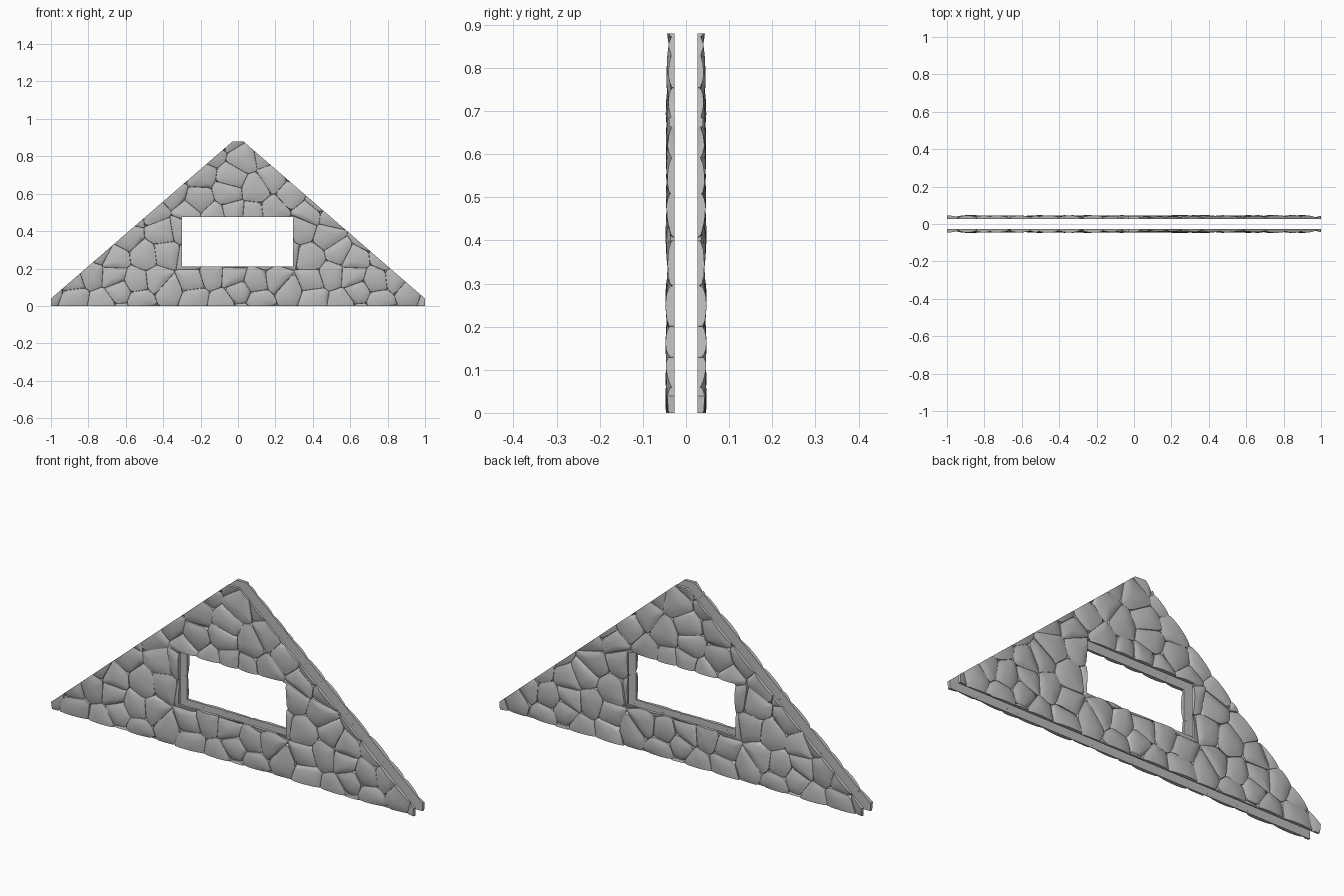
import bpy, bmesh, random
from mathutils import Vector

if "Cube" in bpy.data.objects:
    bpy.data.objects.remove(bpy.data.objects["Cube"], do_unlink=True)
rng = random.Random(7)

# Gable outline and window opening
OUTLINE = [((1, 0), (1, 0)), ((-1, 0), (-1, 0)), ((0, 0), (0, -1)), ((0, 0.88), (0, 1)),
           ((0.99, 0.048), (0.835, 0.965)), ((-0.99, 0.048), (-0.835, 0.965))]
LEFT, RIGHT, BOTTOM, TOP = -0.3, 0.295, 0.21, 0.475
TILE, ROW = 0.64, 0.11


def make_seeds():
    """Stone centres in uneven courses that repeat along the wall."""
    seeds = []
    for row in range(-1, 10):
        count = 4 if row in (3, 5, 6, 7) else 5
        shift = rng.random()
        jitter = [(rng.uniform(-0.28, 0.28), rng.uniform(-0.36, 0.36)) for _ in range(count)]
        for tile in range(-3, 3):
            for i, (jx, jz) in enumerate(jitter):
                x = tile * TILE + (i + shift + jx) * TILE / count
                seeds.append(Vector((x, (row + 0.45 + jz) * ROW)))
    return seeds


def clip(poly, point, normal):
    """Keep the part of a convex polygon behind a line."""
    out = []
    for a, b in zip(poly, poly[1:] + poly[:1]):
        da, db = (a - point).dot(normal), (b - point).dot(normal)
        if da <= 0:
            out.append(a)
        if da * db < 0:
            out.append(a.lerp(b, da / (da - db)))
    return out


def cell(seed, seeds):
    r = 0.3
    poly = [seed + Vector(c) * r for c in ((-1, -1), (1, -1), (1, 1), (-1, 1))]
    for other in seeds:
        if other is not seed and (other - seed).length < 2 * r:
            poly = clip(poly, (seed + other) / 2, other - seed)
    return poly


def cut_corners(poly, t):
    return [p for a, b in zip(poly, poly[1:] + poly[:1]) for p in (a.lerp(b, t), a.lerp(b, 1 - t))]


def make_stone(poly):
    """A closed, domed and slightly tilted stone with a flat back."""
    bm = bmesh.new()
    mid = sum(poly, Vector((0, 0))) / len(poly)
    tilt = Vector((rng.uniform(-0.06, 0.06), rng.uniform(-0.06, 0.06)))
    lift = rng.uniform(-0.002, 0.001)
    rings = []
    for scale, corner, depth in ((1, 0.03, 0.027), (0.99, 0.14, 0.0365),
                                 (0.75, 0.24, 0.042), (0.4, 0.28, 0.0455)):
        ring = []
        for p in cut_corners(poly, corner):
            q = mid + (p - mid) * scale
            y = depth
            if rings:
                y = min(max(depth + lift + (q - mid).dot(tilt), 0.031), 0.047)
            ring.append(bm.verts.new((q.x, -y, q.y)))
        rings.append(ring)
    bm.faces.new(rings[0])
    n = len(rings[0])
    for low, high in zip(rings, rings[1:]):
        for i in range(n):
            j = (i + 1) % n
            bm.faces.new((low[i], low[j], high[j], high[i]))
    crown = bm.verts.new((mid.x, -0.0465 - lift, mid.y))
    for i in range(n):
        bm.faces.new((rings[-1][i], rings[-1][(i + 1) % n], crown))
    return bm


def slice_off(bm, point, normal):
    """Trim a stone by an upright plane and close the cut."""
    geom = bm.verts[:] + bm.edges[:] + bm.faces[:]
    if not geom:
        return
    bmesh.ops.bisect_plane(bm, geom=geom, dist=1e-6, plane_co=(point[0], 0, point[1]),
                           plane_no=(normal[0], 0, normal[1]), clear_outer=True)
    open_edges = [e for e in bm.edges if e.is_boundary]
    if open_edges:
        bmesh.ops.holes_fill(bm, edges=open_edges, sides=0)


def window_pieces(bm, poly):
    """Split a stone that reaches into the window into the parts around it."""
    xs, zs = [p.x for p in poly], [p.y for p in poly]
    if max(xs) <= LEFT or min(xs) >= RIGHT or max(zs) <= BOTTOM or min(zs) >= TOP:
        return [bm]
    left, right = ((LEFT, 0), (1, 0)), ((RIGHT, 0), (-1, 0))
    inner = [((LEFT, 0), (-1, 0)), ((RIGHT, 0), (1, 0))]
    pieces = []
    for planes in ([left], [right], inner + [((0, BOTTOM), (0, 1))], inner + [((0, TOP), (0, -1))]):
        part = bm.copy()
        for plane in planes:
            slice_off(part, *plane)
        pieces.append(part)
    bm.free()
    return pieces


# Lay all the stones of the front face
wall = bmesh.new()
scratch = bpy.data.meshes.new("scratch")
seeds = make_seeds()
for seed in seeds:
    if abs(seed.x) > 1.3:
        continue
    poly = cell(seed, seeds)
    if len(poly) < 3:
        continue
    for part in window_pieces(make_stone(poly), poly):
        for plane in OUTLINE:
            slice_off(part, *plane)
        if part.faces:
            bmesh.ops.recalc_face_normals(part, faces=part.faces[:])
            part.to_mesh(scratch)
            wall.from_mesh(scratch)
        part.free()
bpy.data.meshes.remove(scratch)

mesh = bpy.data.meshes.new("gable_stones")
wall.to_mesh(mesh)
wall.free()
gable = bpy.data.objects.new("gable_stones", mesh)
bpy.context.collection.objects.link(gable)

# Stone colour
stone = bpy.data.materials.new("stone_grey")
stone.use_nodes = True
grey = (0.5, 0.5, 0.5, 1)
stone.diffuse_color = grey
stone.node_tree.nodes["Principled BSDF"].inputs["Base Color"].default_value = grey
mesh.materials.append(stone)

# Soft domes with crisp joints
bpy.ops.object.select_all(action="DESELECT")
gable.select_set(True)
bpy.context.view_layer.objects.active = gable
bpy.ops.object.shade_smooth_by_angle(angle=0.7)

# Matching back face
mirror = gable.modifiers.new("back_face", "MIRROR")
mirror.use_axis = (False, True, False)
mirror.use_mirror_merge = False
